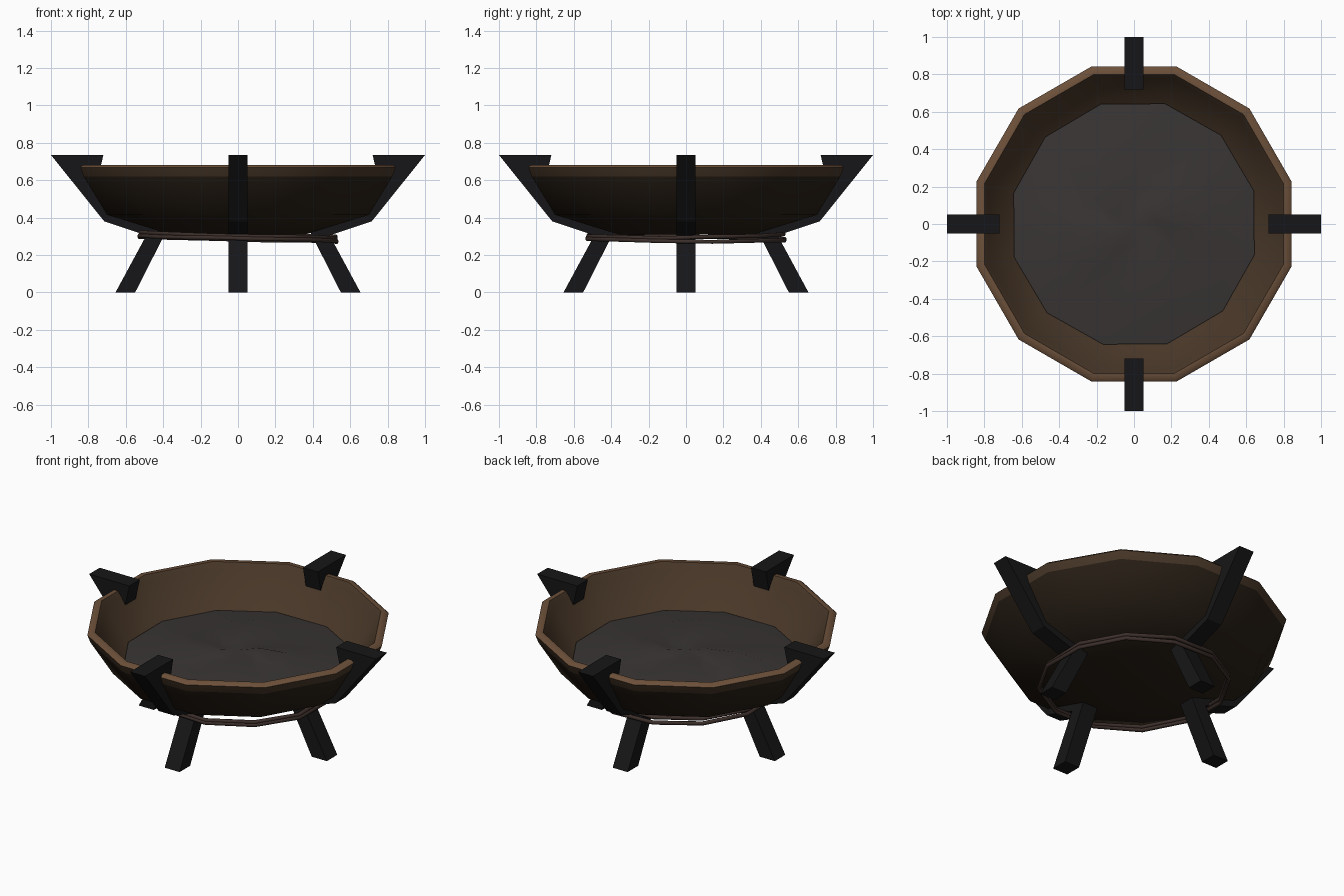
import bpy, bmesh, math, random
from math import cos, sin, pi, radians

if "Cube" in bpy.data.objects:
    bpy.data.objects.remove(bpy.data.objects["Cube"])

random.seed(4)
SIDES = 12
K = 1 / cos(pi / SIDES)          # apothem to corner radius


def material(name, rgb):
    m = bpy.data.materials.new(name)
    m.diffuse_color = (*rgb, 1)
    m.use_nodes = True
    m.node_tree.nodes["Principled BSDF"].inputs["Base Color"].default_value = m.diffuse_color
    return m


WOOD = material("bowl_brown", (0.065, 0.038, 0.021))
DARK = material("bowl_dark", (0.022, 0.014, 0.008))
RIM = material("rim_brown", (0.15, 0.08, 0.042))
IRON = material("black_iron", (0.008, 0.008, 0.009))
ASH = material("ash_grey", (0.04, 0.035, 0.034))
WIRE = material("rusty_wire", (0.045, 0.028, 0.023))


def finish(name, bm, mats, smooth=None):
    bmesh.ops.recalc_face_normals(bm, faces=bm.faces)
    me = bpy.data.meshes.new(name)
    bm.to_mesh(me)
    bm.free()
    ob = bpy.data.objects.new(name, me)
    bpy.context.collection.objects.link(ob)
    for m in mats:
        me.materials.append(m)
    if smooth:
        bpy.ops.object.select_all(action='DESELECT')
        ob.select_set(True)
        bpy.context.view_layer.objects.active = ob
        bpy.ops.object.shade_smooth_by_angle(angle=radians(smooth))
    return ob


def ring(bm, apothem, z, twist=0):
    angles = [(i + .5) * 2 * pi / SIDES + twist for i in range(SIDES)]
    return [bm.verts.new((apothem * K * cos(a), apothem * K * sin(a), z)) for a in angles]


def bridge(bm, a, b, mat=0):
    n = len(a)
    for i in range(n):
        j = (i + 1) % n
        bm.faces.new((a[i], a[j], b[j], b[i])).material_index = mat


# Bowl: twelve-sided shell, (apothem, z, material of the band that follows)
profile = [(.36, .31, 1), (.70, .415, 1), (.825, .62, 0), (.843, .668, 2),
           (.828, .682, 2), (.80, .682, 0), (.775, .65, 0), (.64, .43, 0), (.36, .35, 0)]
bm = bmesh.new()
rings = [ring(bm, r, z) for r, z, _ in profile]
for k in range(len(rings) - 1):
    bridge(bm, rings[k], rings[k + 1], profile[k][2])
bm.faces.new(rings[0]).material_index = 1
bm.faces.new(rings[-1])
finish("bowl", bm, [WOOD, DARK, RIM], 50)

# Ash bed: shallow mound with swirling ridges, edge sunk into the bowl wall
bm = bmesh.new()
loops = [ring(bm, r, z, t) for r, z, t in
         ((.642, .45, .01), (.46, .475, .08), (.28, .49, .2), (.12, .502, .4))]
for loop, amp in zip(loops[1:], (.016, .018, .008)):
    for i, v in enumerate(loop):
        v.co.z += amp * cos(i * 2 * pi * 4 / SIDES) + random.uniform(-.005, .005)
for a, b in zip(loops, loops[1:]):
    bridge(bm, a, b)
top = bm.verts.new((0, 0, .505))
for i in range(SIDES):
    bm.faces.new((loops[-1][i], loops[-1][(i + 1) % SIDES], top))
finish("ash_bed", bm, [ASH], 60)

# Legs: one bent profile with a hook over the rim, repeated around the bowl
leg = [(1, .735), (.715, .38), (.49, .305), (.655, 0), (.55, 0), (.385, .325),
       (.68, .435), (.755, .58), (.72, .735)]
for n, name in enumerate(("right", "back", "left", "front")):
    c, s = round(cos(n * pi / 2)), round(sin(n * pi / 2))
    bm = bmesh.new()
    sides = [[bm.verts.new((x * c - y * s, x * s + y * c, z)) for x, z in leg]
             for y in (-.052, .052)]
    bridge(bm, *sides)
    for side in sides:
        bm.faces.new(side)
    finish(name + "_leg", bm, [IRON])

# Wire hoops: two slightly tilted loops binding the legs
for name, r, z0, tx, ty in (("upper_hoop", .54, .308, -.014, .004),
                            ("lower_hoop", .545, .287, -.012, -.004)):
    bm = bmesh.new()
    tubes = []
    for i in range(SIDES):
        a = (i + .5) * 2 * pi / SIDES
        z = z0 + tx * cos(a) + ty * sin(a) + random.uniform(-.004, .004)
        tubes.append([bm.verts.new(((r + .012 * cos(t)) * cos(a),
                                    (r + .012 * cos(t)) * sin(a), z + .012 * sin(t)))
                      for t in (q * pi / 3 for q in range(6))])
    for i in range(SIDES):
        bridge(bm, tubes[i], tubes[(i + 1) % SIDES])
    finish(name, bm, [WIRE], 65)
